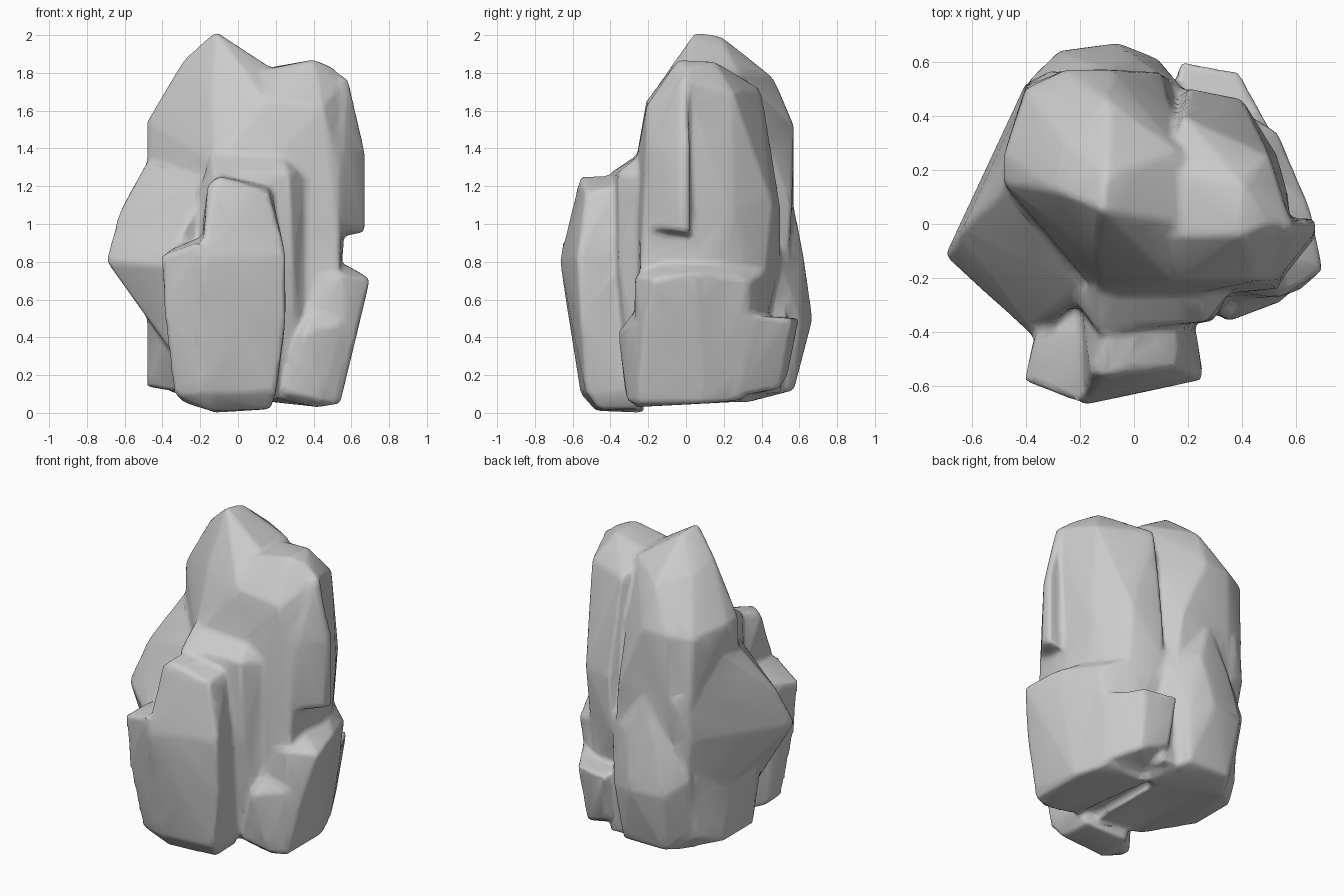
import bpy, bmesh


def hull(points):
    """One faceted boulder chunk: the convex hull of a few corner points."""
    bm = bmesh.new()
    for p in points:
        bm.verts.new(p)
    res = bmesh.ops.convex_hull(bm, input=bm.verts)
    loose = [g for g in res["geom_interior"] if isinstance(g, bmesh.types.BMVert)]
    bmesh.ops.delete(bm, geom=list(set(loose)), context='VERTS')
    bmesh.ops.recalc_face_normals(bm, faces=bm.faces)
    me = bpy.data.meshes.new("chunk")
    bm.to_mesh(me)
    bm.free()
    return me


# tall left column with the summit
peak = [(-.12, .05, 2.02), (-.10, .18, 2.0), (-.28, .12, 1.88), (-.26, .3, 1.82),
        (-.1, .46, 1.78), (-.48, .15, 1.54), (-.48, .26, 1.54), (-.48, .15, 1.3),
        (-.4, .5, 1.5), (-.4, .51, 1.1), (-.25, .57, 1.52), (-.08, .57, 1.52),
        (.17, 0, 1.83), (.17, .27, 1.82), (-.14, -.12, 1.68), (.15, -.21, 1.65),
        (-.12, -.27, 1.3), (.2, -.27, 1.3), (-.25, .57, 1.1), (.1, .56, 1.1),
        (-.2, -.27, .15), (.2, -.27, .1), (-.3, .5, .15), (.2, .5, .1)]

# right column, a little lower
right_column = [(.1, -.05, 1.81), (.4, -.04, 1.87), (.4, .15, 1.86), (.12, .2, 1.82),
                (.5, .0, 1.83), (.58, .0, 1.76), (.5, .25, 1.7), (.18, .4, 1.71),
                (.15, -.21, 1.65), (.45, -.21, 1.62), (.54, -.2, 1.3), (.15, -.27, 1.3),
                (.57, .1, 1.4), (.4, .46, 1.1), (.2, .5, 1.1), (.53, .25, 1.1),
                (.54, -.24, .8), (.56, .05, .9), (.1, -.27, .8), (.4, .42, .8), (.2, .5, .8),
                (.5, -.24, .3), (.5, .1, .3), (.38, .38, .3), (.1, -.25, .3), (.1, .4, .3)]

# narrow fin hanging on the right face
right_fin = [(.58, -.02, 1.78), (.58, .01, 1.77), (.67, -.03, 1.38), (.67, .02, 1.38),
             (.67, -.05, .97), (.67, .02, .95), (.55, -.2, .97), (.52, .02, .93),
             (.55, -.18, 1.4), (.5, -.05, 1.75)]

# left bulge and the base under it
left_bulge = [(-.70, -.12, .81), (-.635, -.02, 1.05), (-.48, .12, 1.33), (-.46, .28, 1.35),
              (-.4, .52, .85), (-.38, .52, 1.15), (-.3, .57, 1.1), (-.16, -.26, 1.22),
              (-.37, -.42, .78), (-.48, -.08, .52), (-.46, .2, .5), (-.3, -.3, .25),
              (-.3, .5, .25), (.1, .3, .3)]
left_base = [(-.48, -.05, .5), (-.47, .2, .5), (-.48, .3, .14), (-.48, 0, .14),
             (-.4, .45, .2), (-.25, -.25, .1), (-.34, -.32, .5), (-.25, .5, .1),
             (.1, .3, .06), (.1, -.27, .06), (-.38, .5, .6)]

# bulge at the back
back_bulge = [(-.28, .64, .5), (-.06, .67, .5), (.09, .61, .47), (-.2, .6, .85),
              (.0, .62, .85), (-.1, .57, 1.1), (-.4, .52, .6), (-.25, .57, .12),
              (.05, .57, .12), (.2, .48, .85), (-.35, .4, .1), (.2, .3, .05),
              (-.2, .3, 1.0), (-.36, .48, .25)]

# step on the back right
back_step = [(.17, .6, .5), (.39, .56, .5), (.52, .32, .52), (.15, .3, .52),
             (.36, .5, .13), (.18, .54, .2), (.48, .27, .09), (.1, .27, .08)]

# right foot
right_foot = [(.7, -.17, .71), (.65, .06, .74), (.53, .34, .7), (.4, .42, .75),
              (.54, -.27, .73), (.5, .2, .8), (.56, -.1, .79), (.44, -.26, .72),
              (.54, -.26, .05), (.54, .1, .05), (.46, .3, .07), (.42, -.27, .03),
              (.2, -.28, .08), (.15, .3, .06), (.2, .48, .7), (.62, -.24, .42)]

# low bump on the front of the foot
foot_bump = [(.35, -.36, .43), (.56, -.28, .47), (.4, -.26, .56), (.3, -.31, .4),
             (.24, -.32, .1), (.44, -.31, .06), (.54, -.25, .06), (.4, -.15, .05), (.22, -.2, .08)]

# front slab, its left shoulder and the rock behind it
front_slab = [(-.16, -.55, 1.21), (-.1, -.56, 1.25), (.16, -.53, 1.17), (-.1, -.38, 1.26),
              (.17, -.36, 1.2), (-.19, -.67, .81), (.255, -.575, .83), (.255, -.56, .5),
              (-.2, -.62, .5), (.2, -.53, .11), (-.2, -.56, .11), (.17, -.46, .02),
              (-.14, -.47, .01), (-.14, -.22, .0), (.16, -.24, .02), (.23, -.4, .8),
              (-.2, -.25, .9), (.2, -.3, .1)]
left_shoulder = [(-.405, -.58, .83), (-.2, -.66, .9), (-.18, -.4, .94), (-.37, -.42, .86),
                 (-.34, -.5, .1), (-.15, -.56, .1), (-.39, -.56, .5), (-.3, -.4, .06),
                 (-.15, -.48, .01), (-.14, -.25, .02), (-.2, -.25, .9)]
slab_backing = [(-.13, -.4, 1.27), (.27, -.36, 1.27), (.29, -.36, .8), (-.14, -.24, 1.38),
                (.24, -.25, 1.36), (.3, -.3, 1.2), (.29, -.33, .5), (.2, -.3, .1),
                (-.2, -.35, .1), (0, 0, .1), (0, 0, 1.3), (.36, -.24, 1.25), (.36, -.24, .3),
                (-.24, -.25, 1.1)]

# weld all chunks into one solid rock
bm = bmesh.new()
for part in (peak, right_column, right_fin, left_bulge, left_base, back_bulge, back_step,
             right_foot, foot_bump, front_slab, left_shoulder, slab_backing):
    me = hull(part)
    bm.from_mesh(me)
    bpy.data.meshes.remove(me)
mesh = bpy.data.meshes.new("rock")
bm.to_mesh(mesh)
bm.free()
rock = bpy.data.objects.new("rock", mesh)
bpy.context.collection.objects.link(rock)
bpy.context.view_layer.objects.active = rock
rock.select_set(True)

remesh = rock.modifiers.new("weld", 'REMESH')
remesh.mode = 'VOXEL'
remesh.voxel_size = 0.016
smooth = rock.modifiers.new("soften", 'SMOOTH')
smooth.factor = 0.5
smooth.iterations = 6
reduce = rock.modifiers.new("simplify", 'DECIMATE')
reduce.ratio = 0.06
for name in ("weld", "soften", "simplify"):
    bpy.ops.object.modifier_apply(modifier=name)
bpy.ops.object.shade_smooth_by_angle(angle=1.2)
